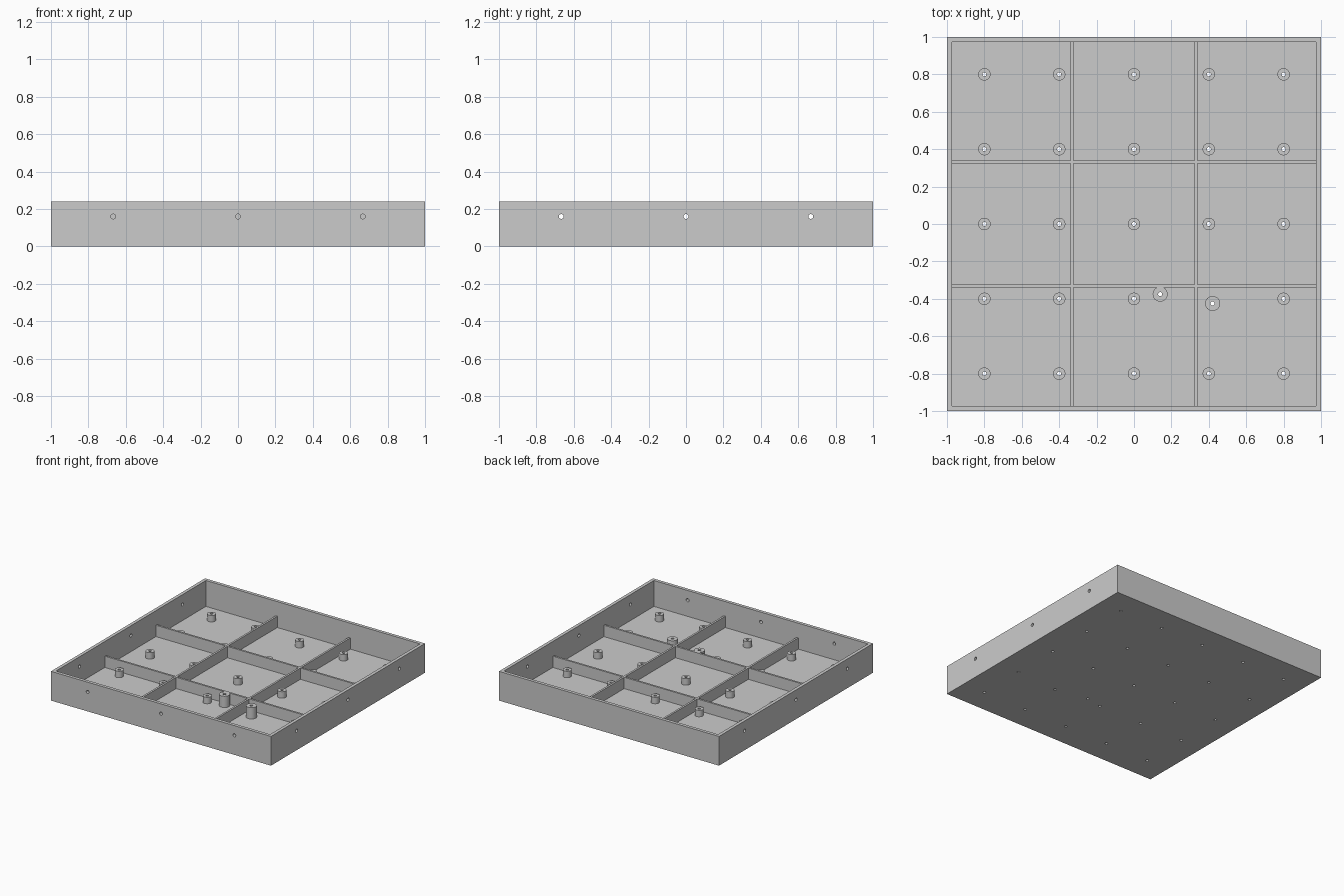
import bpy, bmesh, math
from mathutils import Matrix

cube = bpy.data.objects.get("Cube")
if cube:
    bpy.data.objects.remove(cube, do_unlink=True)

WALL, FLOOR, HEIGHT = 0.027, 0.027, 0.24
RIB_TOP, RIB_POS, RIB_THICK = 0.12, 0.332, 0.016
INNER = 2 - 2 * WALL

grey = bpy.data.materials.new("light grey plastic")
grey.use_nodes = True
grey.diffuse_color = (0.6, 0.6, 0.6, 1)
grey.node_tree.nodes["Principled BSDF"].inputs["Base Color"].default_value = grey.diffuse_color


def box(bm, size, centre):
    m = Matrix.Translation(centre) @ Matrix.Diagonal((*size, 1))
    bmesh.ops.create_cube(bm, size=1, matrix=m)


def cylinder(bm, radius, length, centre, axis="Z"):
    turn = {"X": Matrix.Rotation(math.pi / 2, 4, "Y"),
            "Y": Matrix.Rotation(math.pi / 2, 4, "X"),
            "Z": Matrix.Identity(4)}[axis]
    bmesh.ops.create_cone(bm, cap_ends=True, segments=32, radius1=radius, radius2=radius,
                          depth=length, matrix=Matrix.Translation(centre) @ turn)


def make(name, bm):
    mesh = bpy.data.meshes.new(name)
    bm.to_mesh(mesh)
    bm.free()
    mesh.materials.append(grey)
    obj = bpy.data.objects.new(name, mesh)
    bpy.context.collection.objects.link(obj)
    return obj


def activate(obj):
    bpy.ops.object.select_all(action="DESELECT")
    obj.select_set(True)
    bpy.context.view_layer.objects.active = obj


def combine(obj, other, operation):
    mod = obj.modifiers.new(operation.lower(), "BOOLEAN")
    mod.operation, mod.solver, mod.object = operation, "EXACT", other
    activate(obj)
    bpy.ops.object.modifier_apply(modifier=mod.name)


# Standoff layout: a five by five grid, one post swapped for two wider, taller ones
grid = [-0.8, -0.4, 0, 0.4, 0.8]
posts = [(x, y, 0.033, 0.08) for x in grid for y in grid if (x, y) != (0.4, -0.4)]
posts += [(0.14, -0.375, 0.04, RIB_TOP), (0.42, -0.425, 0.04, RIB_TOP)]

# Open tray
bm = bmesh.new()
box(bm, (2, 2, HEIGHT), (0, 0, HEIGHT / 2))
tray = make("tray", bm)
bm = bmesh.new()
box(bm, (INNER, INNER, HEIGHT), (0, 0, FLOOR + HEIGHT / 2))
cavity = make("cavity_cutter", bm)
combine(tray, cavity, "DIFFERENCE")

# Crossing ribs
rib_height = RIB_TOP - FLOOR
pairs = []
for along_x in (True, False):
    bm = bmesh.new()
    for s in (-RIB_POS, RIB_POS):
        size = (INNER, RIB_THICK) if along_x else (RIB_THICK, INNER)
        spot = (0, s) if along_x else (s, 0)
        box(bm, (*size, rib_height), (*spot, FLOOR + rib_height / 2))
    pairs.append(make("ribs" if along_x else "cross_ribs", bm))
ribs, cross_ribs = pairs
combine(ribs, cross_ribs, "UNION")

# Standoffs
bm = bmesh.new()
for x, y, radius, top in posts:
    cylinder(bm, radius, top - FLOOR, (x, y, (top + FLOOR) / 2))
standoffs = make("standoffs", bm)

# Screw holes through the standoffs and floor
bm = bmesh.new()
for x, y, radius, top in posts:
    cylinder(bm, 0.011, 0.5, (x, y, 0.1))
screw_drill = make("screw_drill", bm)
combine(tray, screw_drill, "DIFFERENCE")
combine(standoffs, screw_drill, "DIFFERENCE")

# Side holes in the left, right and front walls; the back stays plain
bm = bmesh.new()
for s in (-0.667, 0, 0.667):
    for side in (-1, 1):
        cylinder(bm, 0.013, 0.2, (side, s, 0.16), "X")
    cylinder(bm, 0.013, 0.2, (s, -1, 0.16), "Y")
side_drill = make("side_drill", bm)
combine(tray, side_drill, "DIFFERENCE")

for helper in (cavity, cross_ribs, screw_drill, side_drill):
    bpy.data.objects.remove(helper, do_unlink=True)

for obj in (tray, standoffs):
    activate(obj)
    bpy.ops.object.shade_smooth_by_angle(angle=math.radians(30))
